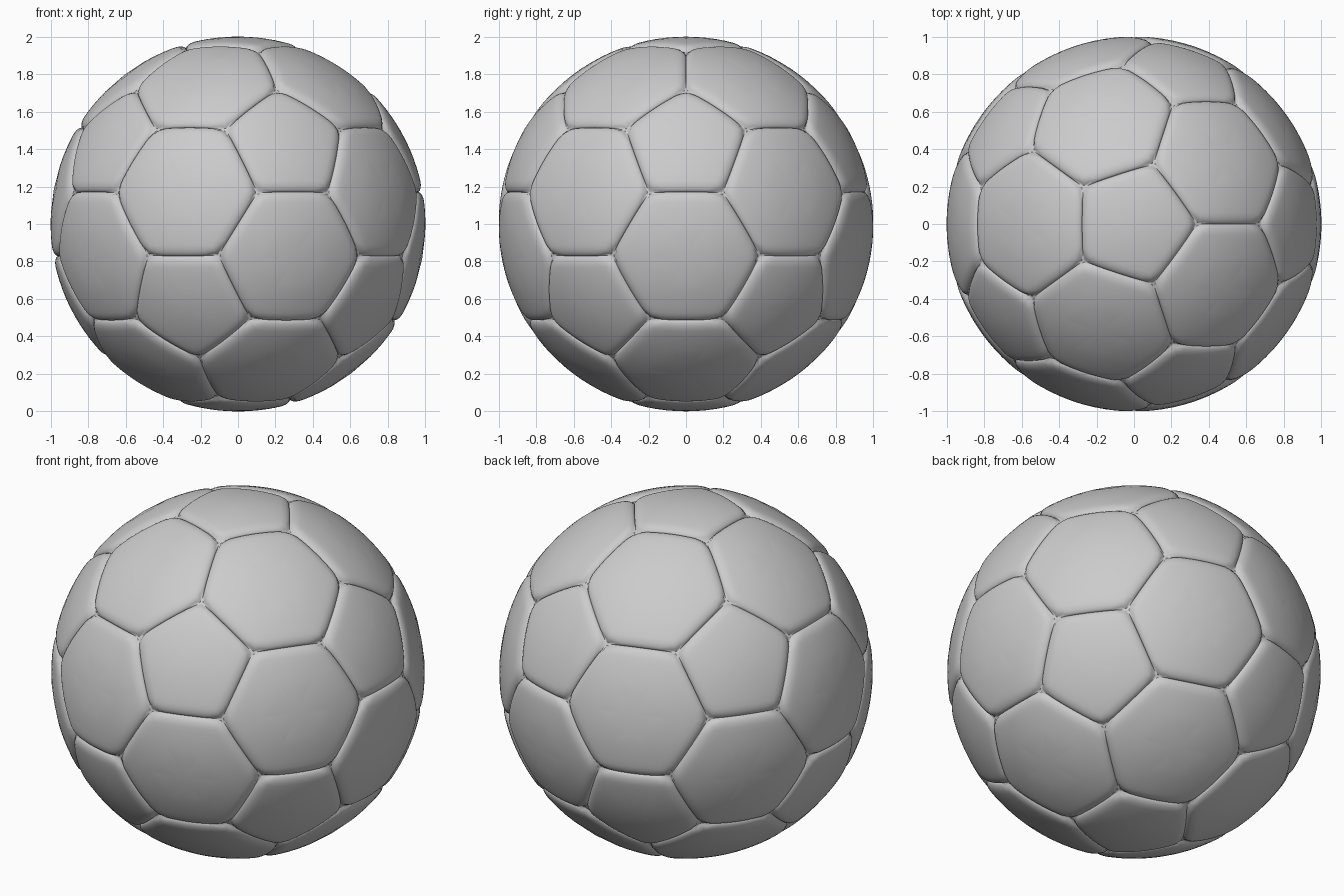
import bpy, bmesh, math
from mathutils import Vector

if "Cube" in bpy.data.objects:
    bpy.data.objects.remove(bpy.data.objects["Cube"])

SEG = 14                  # divisions along each seam
DEPTH, WIDTH = 0.026, 0.06  # seam groove depth and shoulder width
RINGS = [0, .0015, .004, .008, .014, .022, .032, .045, .06, .09, .13, .18, .23]

# Twelve pentagon centres: poles plus two staggered rings
c, s = 1 / math.sqrt(5), 2 / math.sqrt(5)
ico = [Vector((0, 0, 1)), Vector((0, 0, -1))]
for k in range(5):
    for off, z in ((0, c), (36, -c)):
        a = math.radians(72 * k + off)
        ico.append(Vector((s * math.cos(a), s * math.sin(a), z)))


def near(i, j):
    return i != j and ico[i].dot(ico[j]) > 0.4


def cut(i, j):
    return (ico[i] * 2 + ico[j]).normalized()


# Panel outlines
pentagons, hexagons = [], []
for i, v in enumerate(ico):
    u = v.orthogonal().normalized()
    w = v.cross(u)
    ring = [cut(i, j) for j in range(12) if near(i, j)]
    pentagons.append(sorted(ring, key=lambda p: math.atan2(p.dot(w), p.dot(u))))
    for j in range(i + 1, 12):
        for k in range(j + 1, 12):
            if near(i, j) and near(j, k) and near(i, k):
                h = [cut(i, j), cut(j, i), cut(j, k), cut(k, j), cut(k, i), cut(i, k)]
                if (h[1] - h[0]).cross(h[2] - h[1]).dot(h[0]) < 0:
                    h.reverse()
                hexagons.append(h)


def add_panel(bm, pts):
    n = len(pts)
    mid = sum(pts, Vector()) / n
    normals = [pts[i].cross(pts[(i + 1) % n]).normalized() for i in range(n)]
    apothem = ((pts[0] + pts[1]) / 2 - mid).length

    def puff(p):
        # Rounded shoulder falling into the seam
        p = p.normalized()
        q = sum(max(0, 1 - max(0, p.dot(m)) / WIDTH) ** 2 for m in normals)
        return p * (1 - DEPTH * (1 - math.sqrt(1 - min(1, q)))) + Vector((0, 0, 1))

    outline = [pts[i].lerp(pts[(i + 1) % n], t / SEG) for i in range(n) for t in range(SEG)]
    loops = [[bm.verts.new(puff(e.lerp(mid, d / apothem))) for e in outline]
             for d in RINGS if d < apothem * 0.9]
    total = len(outline)
    for a, b in zip(loops, loops[1:]):
        for i in range(total):
            j = (i + 1) % total
            bm.faces.new((a[i], a[j], b[j], b[i]))
    centre = bm.verts.new(puff(mid))
    for i in range(total):
        bm.faces.new((loops[-1][i], loops[-1][(i + 1) % total], centre))


def build(name, panels):
    bm = bmesh.new()
    for p in panels:
        add_panel(bm, p)
    bmesh.ops.remove_doubles(bm, verts=bm.verts, dist=1e-5)
    for f in bm.faces:
        f.smooth = True
    # Keep the seam lines crisp
    for e in bm.edges:
        if len(e.link_faces) == 2 and e.calc_face_angle(0) > math.radians(40):
            e.smooth = False
    me = bpy.data.meshes.new(name)
    bm.to_mesh(me)
    bm.free()
    bpy.context.collection.objects.link(bpy.data.objects.new(name, me))


build("pentagon_panels", pentagons)
build("hexagon_panels", hexagons)
